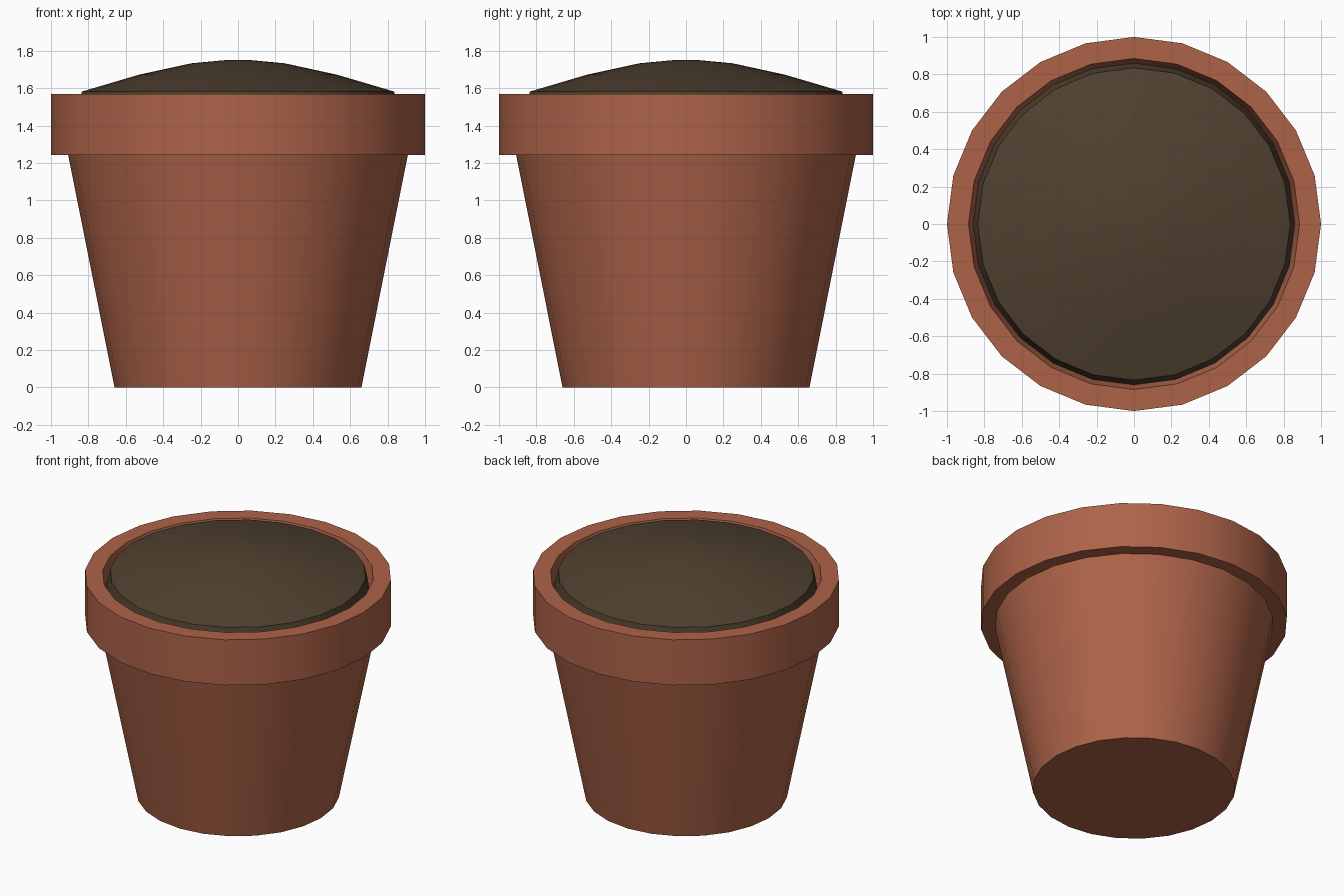
import bpy, bmesh, math

if "Cube" in bpy.data.objects:
    bpy.data.objects.remove(bpy.data.objects["Cube"])

SIDES = 24


def material(name, rgb):
    m = bpy.data.materials.new(name)
    m.diffuse_color = (*rgb, 1.0)
    m.use_nodes = True
    m.node_tree.nodes["Principled BSDF"].inputs["Base Color"].default_value = m.diffuse_color
    return m


def lathe(name, profile, mat):
    """Revolve (radius, z) points around z; radius 0 becomes a single pole."""
    bm = bmesh.new()
    rings = []
    for r, z in profile:
        if r == 0:
            rings.append([bm.verts.new((0, 0, z))])
        else:
            rings.append([bm.verts.new((r * math.cos(2 * math.pi * i / SIDES),
                                        r * math.sin(2 * math.pi * i / SIDES), z))
                          for i in range(SIDES)])
    for a, b in zip(rings, rings[1:]):
        for i in range(SIDES):
            j = (i + 1) % SIDES
            if len(a) == 1:
                bm.faces.new((a[0], b[j], b[i]))
            elif len(b) == 1:
                bm.faces.new((a[i], a[j], b[0]))
            else:
                bm.faces.new((a[i], a[j], b[j], b[i]))
    # profiles run from the bottom outward and up, so faces point outward
    mesh = bpy.data.meshes.new(name)
    bm.to_mesh(mesh)
    bm.free()
    mesh.materials.append(mat)
    ob = bpy.data.objects.new(name, mesh)
    bpy.context.collection.objects.link(ob)
    bpy.ops.object.select_all(action='DESELECT')
    ob.select_set(True)
    bpy.context.view_layer.objects.active = ob
    bpy.ops.object.shade_smooth_by_angle(angle=math.radians(30))
    return ob


terracotta = material("terracotta", (0.42, 0.125, 0.066))
soil_brown = material("soil_brown", (0.08, 0.052, 0.029))

# Tapered pot with overhanging rim and a short inner wall
lathe("pot", [(0, 0), (0.66, 0), (0.908, 1.243), (1.0, 1.243), (1.0, 1.57),
              (0.885, 1.57), (0.858, 1.46)], terracotta)

# Mounded soil, with a steep edge tucked inside the rim
lathe("soil", [(0.86, 1.47), (0.835, 1.582), (0.53, 1.672), (0.25, 1.733),
               (0.07, 1.75), (0, 1.75)], soil_brown)
